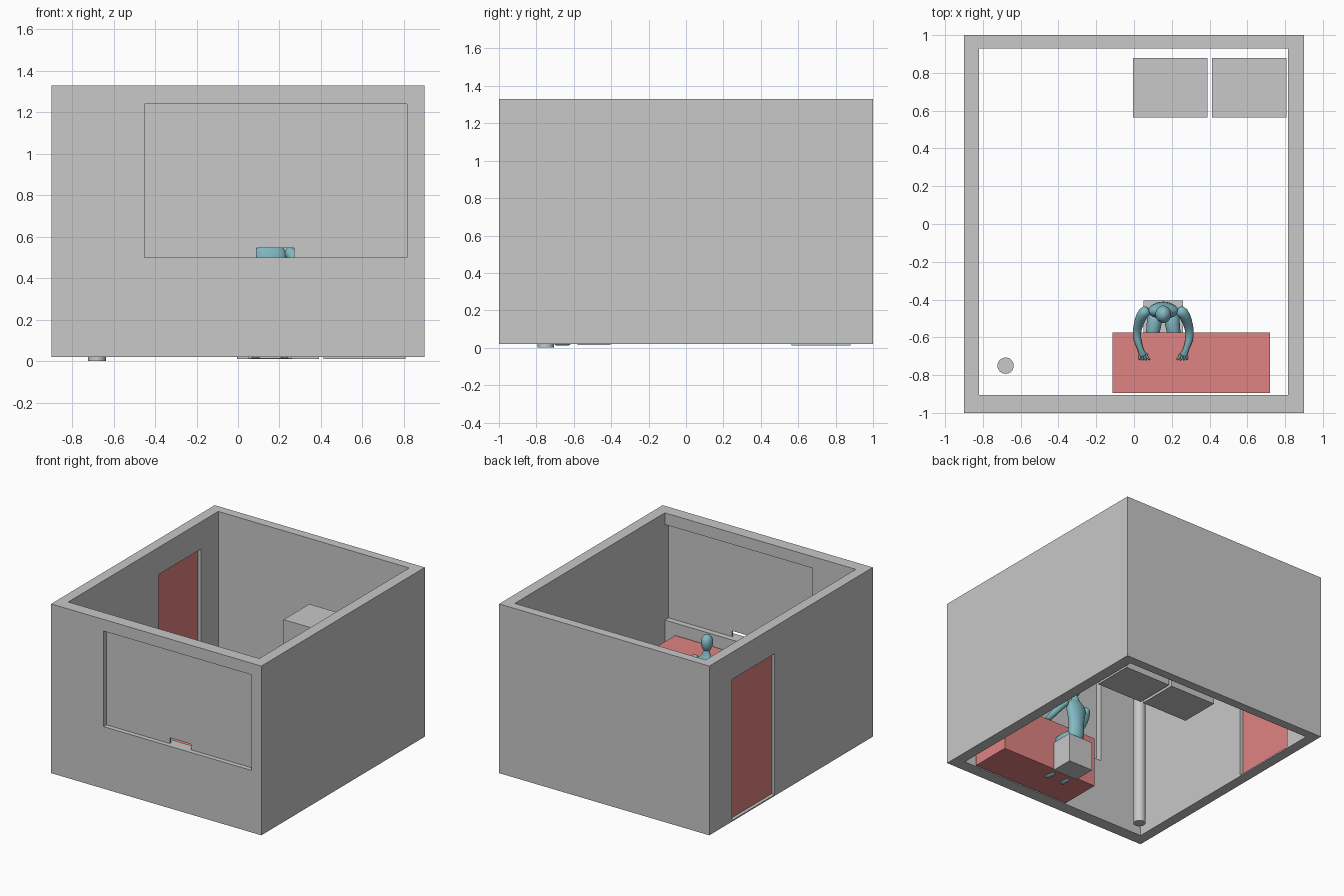
import bpy, bmesh, math
from mathutils import Vector, Matrix

if "Cube" in bpy.data.objects:
    bpy.data.objects.remove(bpy.data.objects["Cube"])


def material(name, rgb):
    m = bpy.data.materials.new(name)
    m.diffuse_color = (*rgb, 1)
    m.use_nodes = True
    m.node_tree.nodes["Principled BSDF"].inputs["Base Color"].default_value = m.diffuse_color
    return m


GREY = material("grey", (0.58, 0.58, 0.58))
RED = material("muted_red", (0.74, 0.23, 0.22))
TEAL = material("teal", (0.22, 0.49, 0.55))


def finish(name, bm, mat, smooth=False):
    bmesh.ops.recalc_face_normals(bm, faces=bm.faces[:])
    me = bpy.data.meshes.new(name)
    bm.to_mesh(me)
    bm.free()
    me.materials.append(mat)
    if smooth:
        for p in me.polygons:
            p.use_smooth = True
    ob = bpy.data.objects.new(name, me)
    bpy.context.collection.objects.link(ob)
    return ob


def box(name, x, y, z, mat=GREY):
    bm = bmesh.new()
    bmesh.ops.create_cube(bm, size=1)
    for v in bm.verts:
        v.co = [r[0] + (c + 0.5) * (r[1] - r[0]) for c, r in zip(v.co, (x, y, z))]
    return finish(name, bm, mat)


def cut(ob, cutters):
    for c in cutters:
        c.hide_render = True
        m = ob.modifiers.new("cut", 'BOOLEAN')
        m.operation, m.solver, m.object = 'DIFFERENCE', 'EXACT', c
    dg = bpy.context.evaluated_depsgraph_get()
    me = bpy.data.meshes.new_from_object(ob.evaluated_get(dg))
    ob.modifiers.clear()
    ob.data = me
    for c in cutters:
        bpy.data.objects.remove(c)


def tube(bm, pts, sides=12):
    """Sweep elliptical rings through points (x, y, z, side radius, depth radius)."""
    P = [Vector(p[:3]) for p in pts]
    rings = []
    for i, p in enumerate(pts):
        t = (P[min(i + 1, len(P) - 1)] - P[max(i - 1, 0)]).normalized()
        a = (Vector((1, 0, 0)) - t * t.x).normalized()
        b = t.cross(a)
        ra, rb = p[3], p[-1]
        rings.append([bm.verts.new(P[i] + a * ra * math.cos(k * math.tau / sides)
                                   + b * rb * math.sin(k * math.tau / sides))
                      for k in range(sides)])
    for r, s in zip(rings, rings[1:]):
        for k in range(sides):
            n = (k + 1) % sides
            bm.faces.new((r[k], r[n], s[n], s[k]))
    bm.faces.new(rings[0])
    bm.faces.new(rings[-1])


def body_part(name, *paths):
    bm = bmesh.new()
    for p in paths:
        tube(bm, p)
    ob = finish(name, bm, TEAL, True)
    ob.modifiers.new("smooth", 'SUBSURF').levels = 1
    ob.modifiers["smooth"].render_levels = 1
    return ob


# Room shell: open top and bottom, with window and door openings
walls = box("walls", (-0.9, 0.9), (-1, 1), (0.02, 1.33))
cut(walls, [
    box("room_cutter", (-0.82, 0.815), (-0.905, 0.93), (-0.5, 2)),
    box("window_cutter", (-0.45, 0.8149), (-1.2, -0.85), (0.5, 1.24)),
    box("door_cutter", (-1.1, -0.75), (0.2, 0.72), (0.03, 1.12)),
])

# Window pane with a serving slot at its bottom edge
pane = box("window_pane", (-0.45, 0.815), (-0.963, -0.95), (0.5, 1.24))
cut(pane, [box("slot_cutter", (0.09, 0.27), (-1.1, -0.8), (0.4, 0.545))])

# Door and furniture
box("door", (-0.875, -0.846), (0.2, 0.72), (0.03, 1.12), RED)
box("desk", (-0.115, 0.72), (-0.895, -0.575), (0.021, 0.41), RED)
box("stool", (0.05, 0.26), (-0.58, -0.405), (0.014, 0.24))
for n, x in (("left", -0.005), ("right", 0.412)):
    box(n + "_cabinet", (x, x + 0.395), (0.565, 0.88), (0.012, 0.85))

# Floor-standing pole
bm = bmesh.new()
bmesh.ops.create_cone(bm, cap_ends=True, segments=32, radius1=0.043, radius2=0.043, depth=1.1,
                      matrix=Matrix.Translation((-0.68, -0.75, 0.55)))
pole = finish("pole", bm, GREY)
bpy.context.view_layer.objects.active = pole
pole.select_set(True)
bpy.ops.object.shade_smooth_by_angle()

# Seated figure: torso, neck and head
CX = 0.155
body_part("torso", [
    (CX, -0.465, 0.235, 0.060, 0.046), (CX, -0.460, 0.29, 0.070, 0.052),
    (CX, -0.455, 0.36, 0.058, 0.044), (CX, -0.455, 0.44, 0.074, 0.048),
    (CX, -0.460, 0.51, 0.092, 0.046), (CX, -0.463, 0.548, 0.070, 0.034),
    (CX, -0.467, 0.565, 0.030, 0.026), (CX, -0.475, 0.64, 0.022, 0.022)])
bm = bmesh.new()
bmesh.ops.create_uvsphere(bm, u_segments=24, v_segments=16, radius=1)
for v in bm.verts:
    taper = 1 + 0.12 * v.co.z
    v.co = (CX + v.co.x * 0.041 * taper, -0.478 + v.co.y * 0.046 * taper, 0.662 + v.co.z * 0.066)
finish("head", bm, TEAL, True)

# Arms with hands on the desk, and legs with feet, mirrored
for side, s in (("left", -1), ("right", 1)):
    def at(dx, *rest):
        return (CX + s * dx, *rest)
    body_part(side + "_arm", [
        at(0.075, -0.455, 0.530, 0.028), at(0.105, -0.465, 0.522, 0.034),
        at(0.128, -0.515, 0.475, 0.028), at(0.142, -0.575, 0.437, 0.023),
        at(0.138, -0.615, 0.434, 0.022), at(0.120, -0.665, 0.428, 0.014),
        at(0.110, -0.690, 0.422, 0.020, 0.011), at(0.106, -0.702, 0.420, 0.018, 0.008)])
    fingers = [[at(0.110 + k * 0.010, -0.690, 0.421, 0.006),
                at(0.104 + k * 0.015, -0.710, 0.421, 0.006),
                at(0.098 + k * 0.018, -0.724 + abs(k) * 0.003, 0.417, 0.005)]
               for k in (-1.5, -0.5, 0.5, 1.5)]
    thumb = [at(0.108, -0.674, 0.424, 0.007), at(0.092, -0.688, 0.421, 0.006),
             at(0.080, -0.697, 0.418, 0.005)]
    body_part(side + "_fingers", thumb, *fingers)
    body_part(side + "_leg", [
        at(0.040, -0.450, 0.272, 0.044), at(0.048, -0.530, 0.274, 0.042),
        at(0.060, -0.605, 0.268, 0.034), at(0.064, -0.632, 0.235, 0.032),
        at(0.066, -0.628, 0.160, 0.030), at(0.068, -0.630, 0.070, 0.019),
        at(0.068, -0.632, 0.030, 0.020)])
    body_part(side + "_foot", [
        at(0.068, -0.612, 0.030, 0.016, 0.018), at(0.068, -0.645, 0.031, 0.021, 0.021),
        at(0.070, -0.680, 0.024, 0.024, 0.014), at(0.072, -0.705, 0.021, 0.018, 0.009)])
